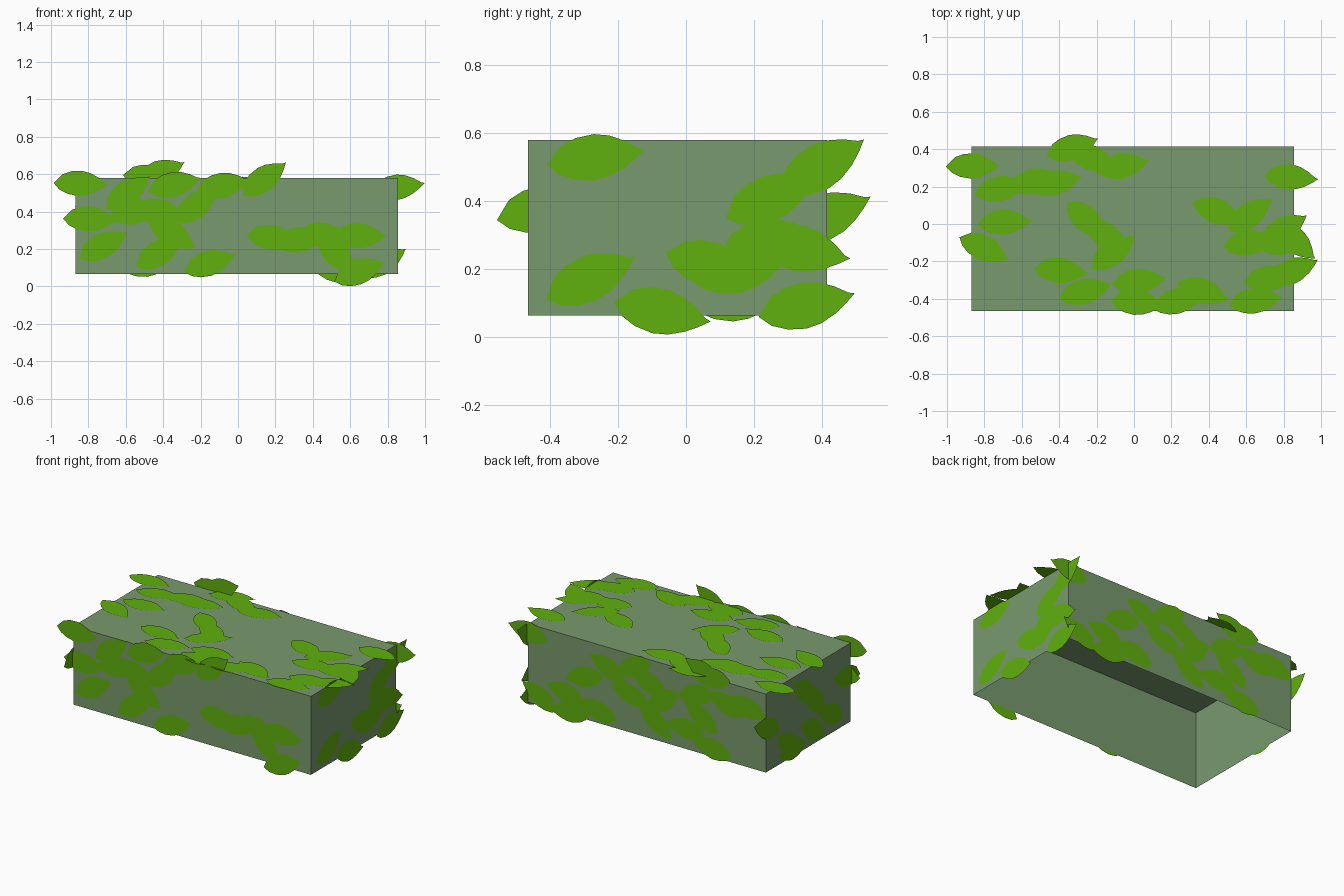
import bpy, bmesh, math
from mathutils import Vector


def material(name, rgb):
    m = bpy.data.materials.new(name)
    m.diffuse_color = (*rgb, 1)
    return m


HEDGE = material("hedge_green", (0.19, 0.32, 0.153))
LEAF = material("leaf_green", (0.117, 0.434, 0.004))

X0, X1, Y0, Y1, Z0, Z1 = -0.87, 0.855, -0.465, 0.415, 0.065, 0.58
GAP = 0.004


def finish(name, bm, mat):
    mesh = bpy.data.meshes.new(name)
    bm.to_mesh(mesh)
    bm.free()
    mesh.materials.append(mat)
    bpy.context.collection.objects.link(bpy.data.objects.new(name, mesh))


# hedge body: a box open underneath
bm = bmesh.new()
bmesh.ops.create_cube(bm, size=1)
for v in bm.verts:
    v.co = (X1 if v.co.x > 0 else X0, Y1 if v.co.y > 0 else Y0, Z1 if v.co.z > 0 else Z0)
bm.normal_update()
bmesh.ops.delete(bm, geom=[f for f in bm.faces if f.normal.z < -0.5], context='FACES')
finish("hedge_body", bm, HEDGE)

# leaf outline: slightly lopsided pointed oval, about 0.29 long
HALF = [(-0.10, 0.042), (-0.055, 0.061), (0.0, 0.068), (0.045, 0.06), (0.09, 0.04), (0.127, 0.015)]
OUTLINE = [(-0.145, -0.01)] + [(x - 0.012, -y) for x, y in HALF] + [(0.145, 0.01)] + \
          [(x, y) for x, y in reversed(HALF)]


def leaves(name, origin, u, v, placements, flip=False):
    """Scatter flat leaves (u, v, degrees) in the plane of one hedge side."""
    bm = bmesh.new()
    origin, u, v = Vector(origin), Vector(u), Vector(v)
    for a, b, deg in placements:
        c, s = math.cos(math.radians(deg)), math.sin(math.radians(deg))
        ring = [bm.verts.new(origin + u * (a + x * c - y * s) + v * (b + x * s + y * c))
                for x, y in OUTLINE]
        bm.faces.new(ring[::-1] if flip else ring)
    finish(name, bm, LEAF)


X, Y, Z = (1, 0, 0), (0, 1, 0), (0, 0, 1)

# front side
leaves("front_leaves", (0, Y0 - GAP, 0), X, Z, [
    (-.84, .55, -5), (-.79, .36, -5), (-.72, .22, 25), (-.59, .50, 33), (-.55, .40, 8),
    (-.42, .40, -10), (-.34, .545, 10), (-.22, .435, 35), (-.35, .28, -35), (-.42, .18, 28),
    (-.15, .125, 15), (-.08, .54, 8), (.14, .575, 33), (.19, .26, -10), (.33, .25, 5),
    (.47, .27, -15), (.65, .27, -4), (.53, .17, -50), (.65, .08, 18)])

# back side
leaves("back_leaves", (0, Y1 + GAP, 0), X, Z, [
    (.855, .53, 5), (.77, .13, 25), (.55, .085, -10), (.58, .20, 10), (.35, .15, 10),
    (.45, .34, -20), (.28, .45, 20), (.09, .50, -30), (-.02, .43, 15), (.12, .32, 10),
    (-.11, .33, -40), (-.07, .19, 30), (-.29, .20, 0), (-.40, .31, 30), (-.48, .12, 5),
    (-.36, .44, -20), (-.58, .44, 15), (-.73, .46, 10), (-.47, .58, -10), (-.42, .605, 20)],
    flip=True)

# right side
leaves("right_leaves", (X1 + GAP, 0, 0), Y, Z, [
    (-.265, .53, 5), (-.28, .175, 22), (-.07, .075, -15), (.08, .21, -20), (.16, .20, 10),
    (.24, .28, 10), (.34, .26, -15), (.355, .095, 10), (.25, .41, 20), (.40, .505, 28)])

# left side
leaves("left_leaves", (X0 - GAP, 0, 0), Y, Z, [
    (-.415, .38, 10), (.41, .355, 20), (.19, .17, 35), (.15, .115, 0), (.02, .45, 40),
    (-.08, .36, 45), (-.06, .17, 30), (-.25, .20, 25)], flip=True)

# top side
leaves("top_leaves_left", (0, 0, Z1 + GAP), X, Y, [
    (-.86, .31, -3), (-.71, .19, 8), (-.69, .01, 0), (-.80, -.13, -28), (-.53, .23, 12),
    (-.42, .22, 10), (-.33, .41, 15), (-.22, .35, -25), (-.06, .31, 8), (-.25, .02, -45),
    (-.14, -.07, -40), (-.11, -.15, 33), (-.39, -.25, -8), (-.26, -.36, 12)])
leaves("top_leaves_right", (0, 0, Z1 + GAP), X, Y, [
    (.03, -.305, 3), (.02, -.42, -8), (.24, -.41, 12), (.37, -.36, -22), (.45, .065, -25),
    (.62, .05, 33), (.62, -.10, 5), (.65, -.41, 5), (.73, -.29, 5), (.77, -.10, -10),
    (.80, -.03, 28), (.86, -.09, -45), (.85, -.25, 20), (.84, .25, -8)])
